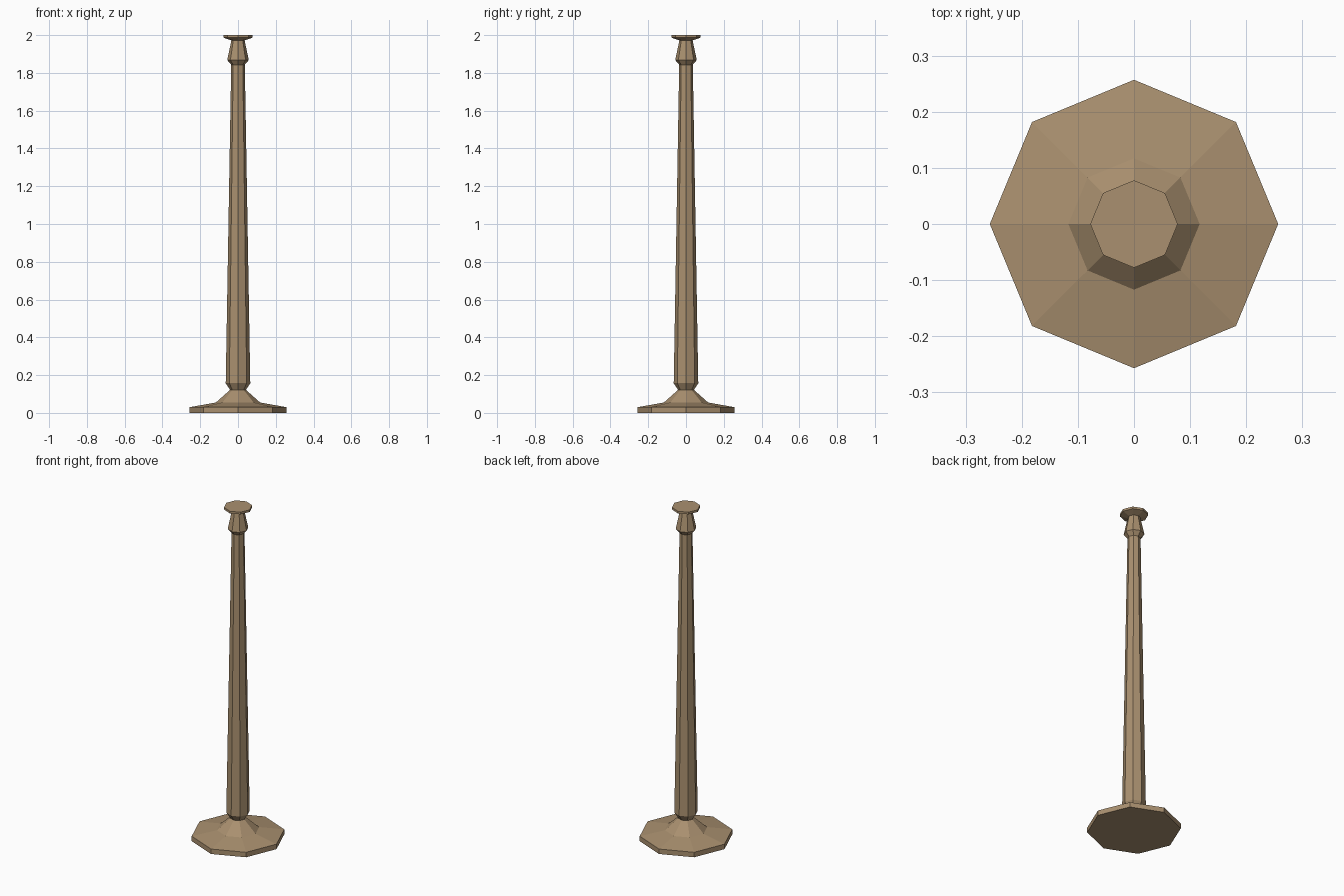
import bpy
import bmesh
from math import cos, sin, pi

if "Cube" in bpy.data.objects:
    bpy.data.objects.remove(bpy.data.objects["Cube"])

SIDES = 8

wood = bpy.data.materials.new("wood")
wood.diffuse_color = (0.40, 0.28, 0.16, 1)
wood.use_nodes = True
wood.node_tree.nodes["Principled BSDF"].inputs["Base Color"].default_value = wood.diffuse_color


def turned_part(name, profile, cap_bottom=False, cap_top=False):
    """Eight-sided flat-faced turning from (radius, height) points."""
    bm = bmesh.new()
    rings = [[bm.verts.new((r * cos(2 * pi * i / SIDES), r * sin(2 * pi * i / SIDES), z))
              for i in range(SIDES)] for r, z in profile]
    for low, high in zip(rings, rings[1:]):
        for i in range(SIDES):
            j = (i + 1) % SIDES
            bm.faces.new((low[i], low[j], high[j], high[i]))
    if cap_bottom:
        bm.faces.new(rings[0][::-1])
    if cap_top:
        bm.faces.new(rings[-1])
    mesh = bpy.data.meshes.new(name)
    bm.to_mesh(mesh)
    bm.free()
    mesh.materials.append(wood)
    obj = bpy.data.objects.new(name, mesh)
    bpy.context.collection.objects.link(obj)
    return obj


# Wide foot plate rising to a narrow neck
turned_part("base", [(0.257, 0), (0.257, 0.03), (0.117, 0.055), (0.042, 0.122)],
            cap_bottom=True)
# Tapered post, flaring out of the neck
turned_part("post", [(0.042, 0.122), (0.065, 0.157), (0.036, 1.843)])
# Collar, tapered neck and flat top plate
turned_part("top_holder", [(0.036, 1.843), (0.057, 1.868), (0.035, 1.972),
                           (0.078, 1.987), (0.078, 2.0)], cap_top=True)
